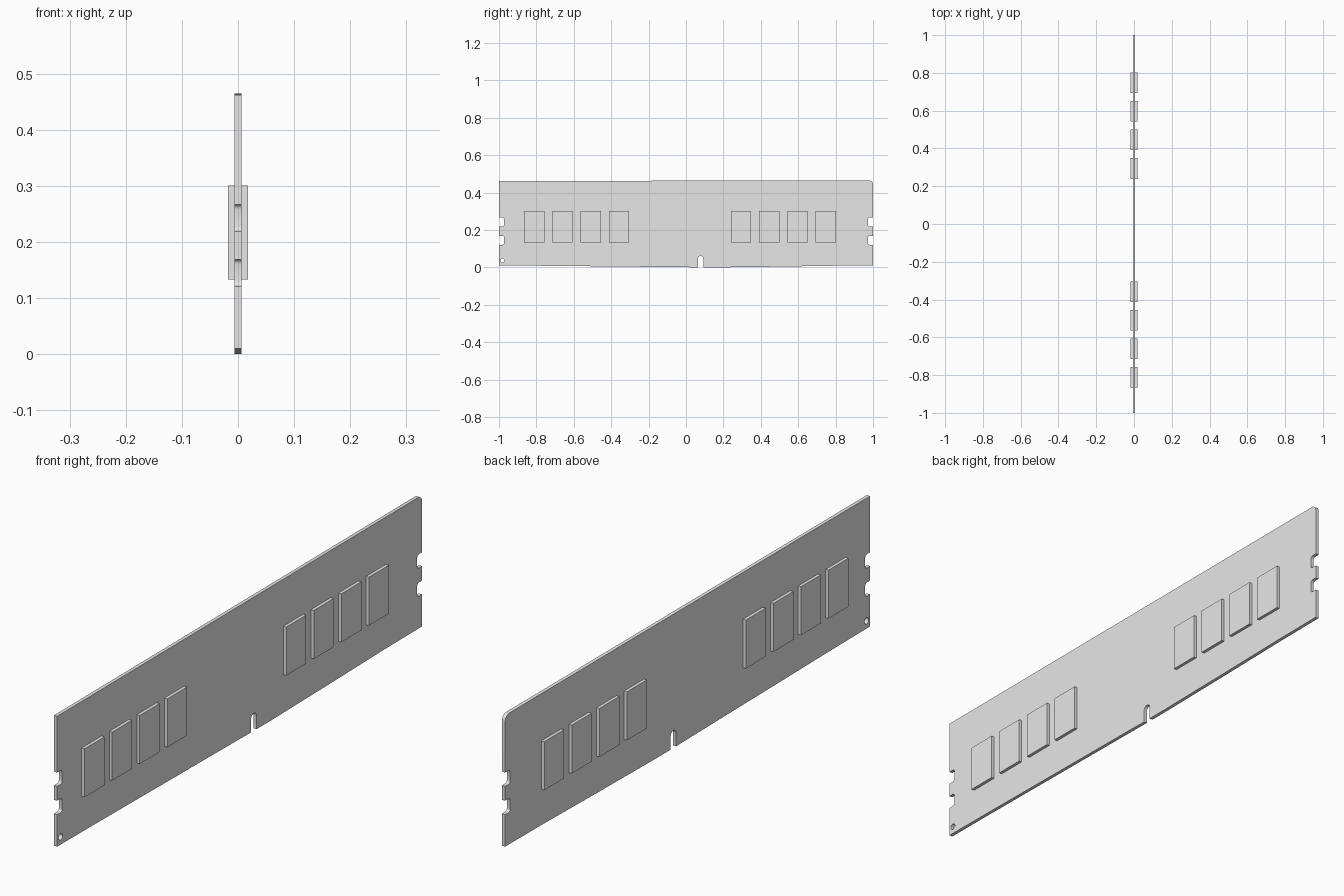
import bpy, bmesh, math

if "Cube" in bpy.data.objects:
    bpy.data.objects.remove(bpy.data.objects["Cube"])

grey = bpy.data.materials.new("light grey")
grey.diffuse_color = (0.8, 0.8, 0.8, 1)
grey.use_nodes = True
grey.node_tree.nodes["Principled BSDF"].inputs["Base Color"].default_value = grey.diffuse_color
HALF = 0.0063                      # half board thickness


def arc(cx, cz, r, a0, a1, n=6):
    """Points on an arc, angles in degrees."""
    return [(cx + r * math.cos(math.radians(a0 + (a1 - a0) * i / n)),
             cz + r * math.sin(math.radians(a0 + (a1 - a0) * i / n)))
            for i in range(n + 1)]


def side_notch(side, z0, z1, depth=0.027, r=0.009):
    """Rounded notch in a short edge, listed from bottom to top."""
    pts = [(1.0, z0)] + arc(1 - depth + r, z0 + r, r, 270, 180, 4)
    pts += arc(1 - depth + r, z1 - r, r, 180, 90, 4) + [(1.0, z1)]
    return [(side * y, z) for y, z in pts]


# Board outline: bottom edge with key slot, right edge, top, left edge
NOTCHES = [(0.121, 0.169), (0.219, 0.267)]
outline = [(-1, 0.010), (-0.8, 0.009), (-0.3, 0.004), (0.0, 0.001), (0.063, 0)]
outline += arc(0.078, 0.046, 0.015, 180, 0, 10)
outline += [(0.093, 0), (0.18, 0), (0.49, 0.004), (0.8, 0.009), (1, 0.010)]
for z0, z1 in NOTCHES:
    outline += side_notch(1, z0, z1)
outline += arc(0.978, 0.443, 0.022, 0, 90)
outline += [(-1, 0.462)]
for z0, z1 in reversed(NOTCHES):
    outline += reversed(side_notch(-1, z0, z1))
hole = arc(-0.981, 0.037, 0.011, 0, 345, 23)

# Circuit board as a filled flat curve with a hole, given thickness
curve = bpy.data.curves.new("circuit_board", 'CURVE')
curve.dimensions = '2D'
curve.fill_mode = 'BOTH'
curve.extrude = HALF
for loop in (outline, hole):
    sp = curve.splines.new('POLY')
    sp.points.add(len(loop) - 1)
    for p, (y, z) in zip(sp.points, loop):
        p.co = (y, z, 0, 1)
    sp.use_cyclic_u = True
curve.materials.append(grey)
board = bpy.data.objects.new("circuit_board", curve)
board.rotation_euler = (math.pi / 2, 0, math.pi / 2)
bpy.context.collection.objects.link(board)
bpy.context.view_layer.objects.active = board
board.select_set(True)
bpy.ops.object.convert(target='MESH')
board = bpy.context.object
bm = bmesh.new()
bm.from_mesh(board.data)
bmesh.ops.remove_doubles(bm, verts=bm.verts, dist=1e-5)
bmesh.ops.recalc_face_normals(bm, faces=bm.faces)
bm.to_mesh(board.data)
bm.free()
bpy.ops.object.shade_smooth_by_angle(angle=math.radians(30))


# Memory chips: two groups of four on each face
def chip(name, side, y):
    bm = bmesh.new()
    bmesh.ops.create_cube(bm, size=1)
    x0, x1 = HALF, 0.0175
    for v in bm.verts:
        v.co = (side * (x0 + x1) / 2 + v.co.x * (x1 - x0),
                y + v.co.y * 0.109, 0.217 + v.co.z * 0.168)
    mesh = bpy.data.meshes.new(name)
    bm.to_mesh(mesh)
    bm.free()
    mesh.materials.append(grey)
    bpy.context.collection.objects.link(bpy.data.objects.new(name, mesh))


for side, face in ((1, "right"), (-1, "left")):
    for start, group in ((-0.811, "front"), (0.294, "back")):
        for i in range(4):
            chip(f"{face}_{group}_chip_{i + 1}", side, start + i * 0.151)
